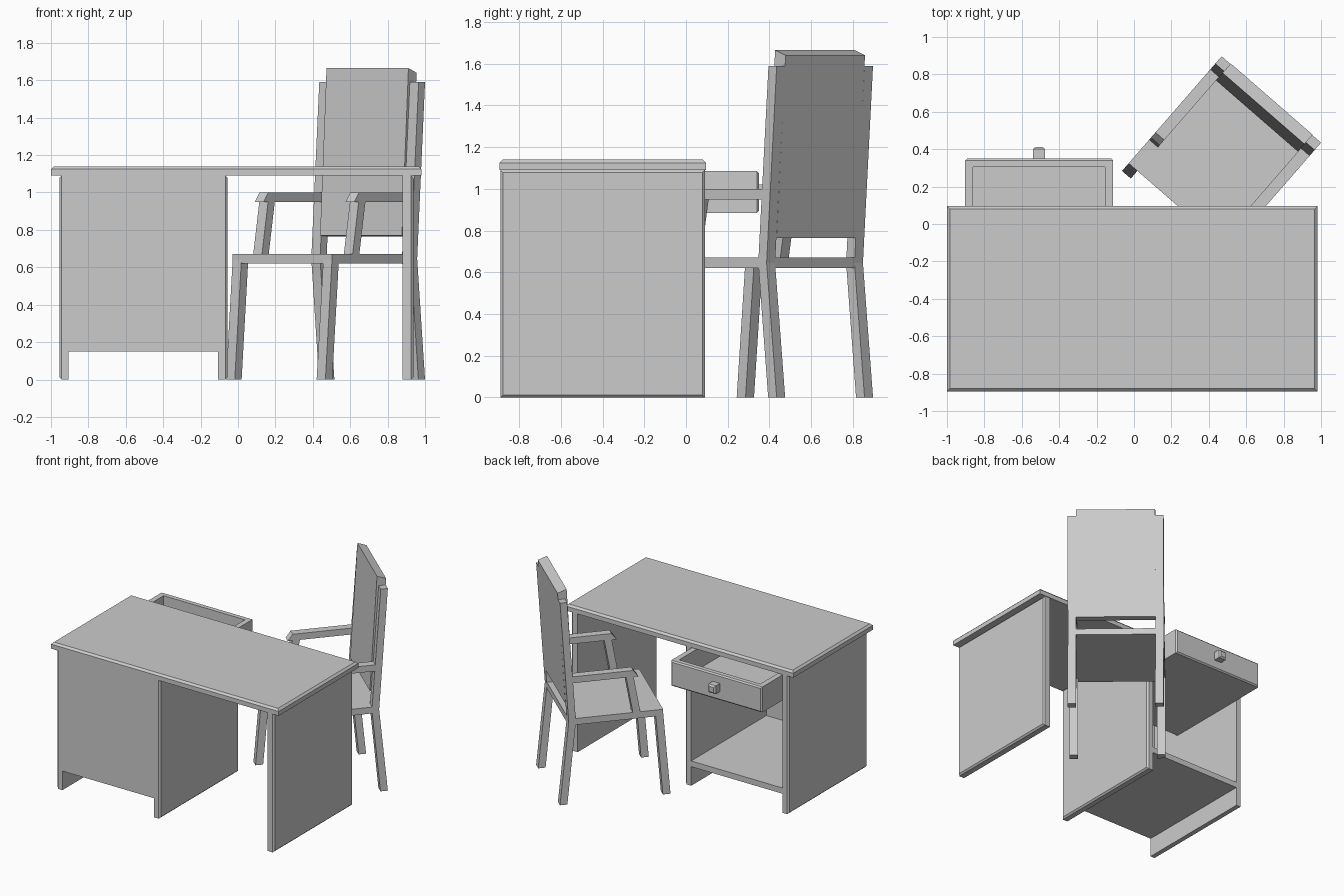
import bpy, bmesh, math

default = bpy.data.objects.get("Cube")
if default:
    bpy.data.objects.remove(default, do_unlink=True)

GREY = (0.6, 0.6, 0.6, 1.0)
grey = bpy.data.materials.new("plain_grey")
grey.use_nodes = True
grey.diffuse_color = GREY
grey.node_tree.nodes["Principled BSDF"].inputs["Base Color"].default_value = GREY


def finish(name, bm):
    bmesh.ops.recalc_face_normals(bm, faces=bm.faces)
    mesh = bpy.data.meshes.new(name)
    bm.to_mesh(mesh)
    bm.free()
    mesh.materials.append(grey)
    obj = bpy.data.objects.new(name, mesh)
    bpy.context.collection.objects.link(obj)
    return obj


def box(name, x, y, z, chamfer=0, axis=0, side=1):
    """Box from three ranges; optionally chamfer the rim of one face."""
    bm = bmesh.new()
    bmesh.ops.create_cube(bm, size=1)
    for v in bm.verts:
        v.co = [r[0] if c < 0 else r[1] for c, r in zip(v.co, (x, y, z))]
    if chamfer:
        limit = (x, y, z)[axis][1 if side > 0 else 0]
        rim = [e for e in bm.edges
               if all(abs(v.co[axis] - limit) < 1e-5 for v in e.verts)]
        bmesh.ops.bevel(bm, geom=rim, offset=chamfer, segments=1,
                        affect='EDGES', profile=0.5)
    return finish(name, bm)


# Desk
FRONT, BACK, TOP, KICK = -0.89, 0.09, 1.09, 0.15
box("desk_top", (-1, 0.98), (-0.895, 0.095), (TOP, 1.14), 0.015, 2)
for name, x, side in (("cabinet_right_panel", (-0.955, -0.905), -1),
                      ("cabinet_left_panel", (-0.108, -0.055), 1),
                      ("desk_end_panel", (0.88, 0.937), 1)):
    box(name, x, (FRONT, BACK), (0, TOP), 0.012, 0, side)
box("cabinet_rear_panel", (-0.905, -0.108), (FRONT, -0.845), (KICK, TOP))
box("cabinet_shelf", (-0.905, -0.108), (-0.845, BACK), (KICK, 0.195))

# Open drawer
DX0, DX1, DZ0, DZ1, DBACK, WALL = -0.903, -0.112, 0.885, 1.085, -0.58, 0.042
box("drawer_front", (DX0, DX1), (0.305, 0.35), (DZ0, DZ1), 0.01, 1)
box("drawer_back", (DX0, DX1), (DBACK, DBACK + WALL), (DZ0, DZ1))
for name, x0 in (("drawer_right_side", DX0), ("drawer_left_side", DX1 - WALL)):
    box(name, (x0, x0 + WALL), (DBACK, 0.305), (DZ0, DZ1))
box("drawer_bottom", (DX0, DX1), (DBACK, 0.305), (DZ0, DZ0 + 0.035))
box("drawer_knob", (-0.54, -0.476), (0.345, 0.412), (0.955, 1.02), 0.012, 1)


def chair_part(name, profile, x0, x1, mirror=False):
    """Extrude a side profile of (depth, height) points across the chair."""
    bm = bmesh.new()
    face = bm.faces.new([bm.verts.new((x0, y, z)) for y, z in profile])
    new = bmesh.ops.extrude_face_region(bm, geom=[face])["geom"]
    bmesh.ops.translate(bm, vec=(x1 - x0, 0, 0),
                        verts=[g for g in new if isinstance(g, bmesh.types.BMVert)])
    obj = finish(name, bm)
    obj.location = (0.0887, -0.0771, 0)
    obj.rotation_euler.z = math.radians(-41)
    if mirror:
        obj.modifiers.new("both_sides", 'MIRROR')
    return obj


# Chair
HALF, INNER = 0.352, 0.29
chair_part("chair_seat", [(0.226, 0.62), (0.92, 0.62), (0.92, 0.67), (0.226, 0.67)],
           -HALF, HALF)
chair_part("chair_rear_posts",
           [(0.93, 0), (0.984, 0), (0.92, 0.645), (0.984, 1.59),
            (0.932, 1.59), (0.867, 0.645)], INNER, HALF, True)
chair_part("chair_front_legs",
           [(0.172, 0), (0.228, 0), (0.282, 0.64), (0.226, 0.64)], INNER, HALF, True)
chair_part("chair_arm_posts",
           [(0.392, 0.66), (0.447, 0.66), (0.5, 0.96), (0.445, 0.96)],
           INNER, HALF, True)
chair_part("chair_armrests",
           [(0.408, 0.95), (0.92, 0.95), (0.92, 1.0), (0.445, 1.0)],
           INNER, HALF, True)
chair_part("chair_backrest",
           [(0.867, 0.77), (0.929, 0.765), (0.987, 1.64), (0.92, 1.665)],
           -INNER, INNER)
